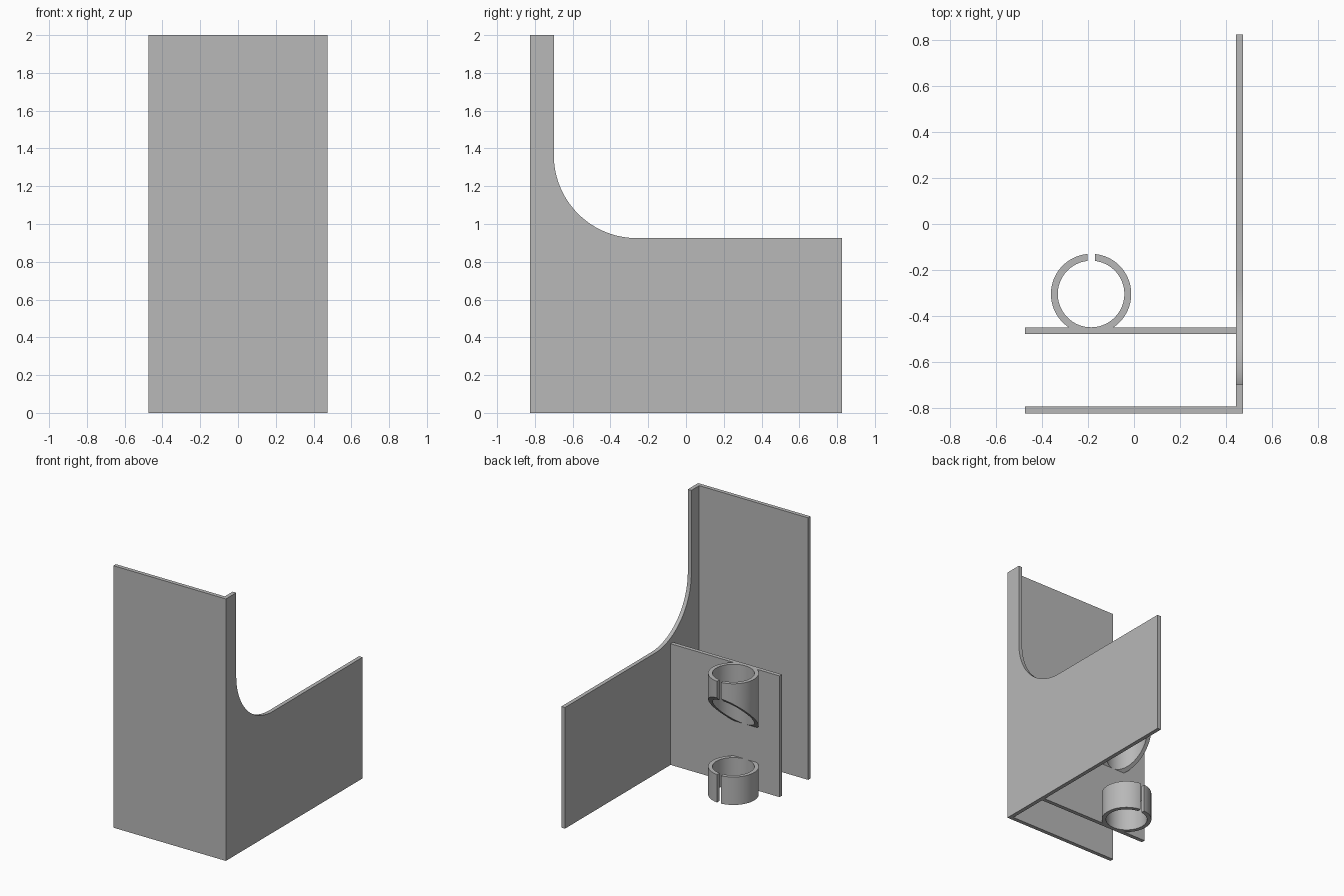
import bpy
import bmesh
import math
from mathutils import Matrix

default = bpy.data.objects.get("Cube")
if default:
    bpy.data.objects.remove(default, do_unlink=True)

grey = bpy.data.materials.new("plain_grey")
grey.use_nodes = True
colour = (0.48, 0.48, 0.48, 1)
grey.diffuse_color = colour
grey.node_tree.nodes["Principled BSDF"].inputs["Base Color"].default_value = colour

HALF_W, HALF_D, WALL = 0.475, 0.825, 0.03
LOW_TOP, TALL_TOP = 0.925, 2.0
INNER_X = HALF_W - WALL


def finish(name, bm):
    bmesh.ops.recalc_face_normals(bm, faces=bm.faces)
    mesh = bpy.data.meshes.new(name)
    bm.to_mesh(mesh)
    bm.free()
    mesh.materials.append(grey)
    obj = bpy.data.objects.new(name, mesh)
    bpy.context.collection.objects.link(obj)
    return obj


def box(name, low, high):
    bm = bmesh.new()
    size = [b - a for a, b in zip(low, high)]
    middle = [(a + b) / 2 for a, b in zip(low, high)]
    bmesh.ops.create_cube(bm, size=1, matrix=Matrix.Translation(middle) @ Matrix.Diagonal((*size, 1)))
    return finish(name, bm)


def extrude_outline(name, points, offset):
    bm = bmesh.new()
    face = bm.faces.new([bm.verts.new(p) for p in points])
    moved = bmesh.ops.extrude_face_region(bm, geom=[face])["geom"]
    verts = [v for v in moved if isinstance(v, bmesh.types.BMVert)]
    bmesh.ops.translate(bm, verts=verts, vec=offset)
    return finish(name, bm)


# Tall front panel and low divider panel
box("front_panel", (-HALF_W, -HALF_D, 0), (INNER_X, -HALF_D + WALL, TALL_TOP))
box("divider_panel", (-HALF_W, -0.48, 0), (INNER_X, -0.45, LOW_TOP))

# Side wall, with a concave sweep from the tall strip to the low edge
R, STRIP_Y = 0.44, -0.70
sweep = [(STRIP_Y + R - R * math.cos(a), LOW_TOP + R - R * math.sin(a))
         for a in (math.pi / 2 * i / 24 for i in range(25))]
outline = [(-HALF_D, 0), (-HALF_D, TALL_TOP), (STRIP_Y, TALL_TOP)] + sweep
outline += [(HALF_D, LOW_TOP), (HALF_D, 0)]
side_wall = extrude_outline("side_wall", [(INNER_X, y, z) for y, z in outline], (WALL, 0, 0))

# Split clip rings behind the divider
CX, CY, R_OUT, R_IN, SLIT = -0.187, -0.305, 0.175, 0.145, 0.016


def clip_ring(name, bottom, top):
    def arc(radius, steps=72):
        gap = math.asin(SLIT / radius)
        start, span = math.pi / 2 + gap, 2 * (math.pi - gap)
        return [(CX + radius * math.cos(start + span * i / steps),
                 CY + radius * math.sin(start + span * i / steps)) for i in range(steps + 1)]

    bm = bmesh.new()
    loops = []
    for x_y_pairs in zip(arc(R_OUT), arc(R_IN)):
        (xo, yo), (xi, yi) = x_y_pairs
        loops.append([bm.verts.new(p) for p in (
            (xo, yo, bottom(yo)), (xo, yo, top), (xi, yi, top), (xi, yi, bottom(yi)))])
    for a, b in zip(loops, loops[1:]):
        for k in range(4):
            n = (k + 1) % 4
            bm.faces.new((a[k], a[n], b[n], b[k]))
    bm.faces.new(loops[0])
    bm.faces.new(loops[-1])
    return finish(name, bm)


lower_ring = clip_ring("lower_clip_ring", lambda y: 0, 0.213)
# The upper ring is cut underneath at 45 degrees
upper_ring = clip_ring("upper_clip_ring", lambda y: 0.625 + y - CY, LOW_TOP)

for obj in (side_wall, lower_ring, upper_ring):
    bpy.ops.object.select_all(action="DESELECT")
    obj.select_set(True)
    bpy.context.view_layer.objects.active = obj
    bpy.ops.object.shade_smooth_by_angle(angle=math.radians(30))
